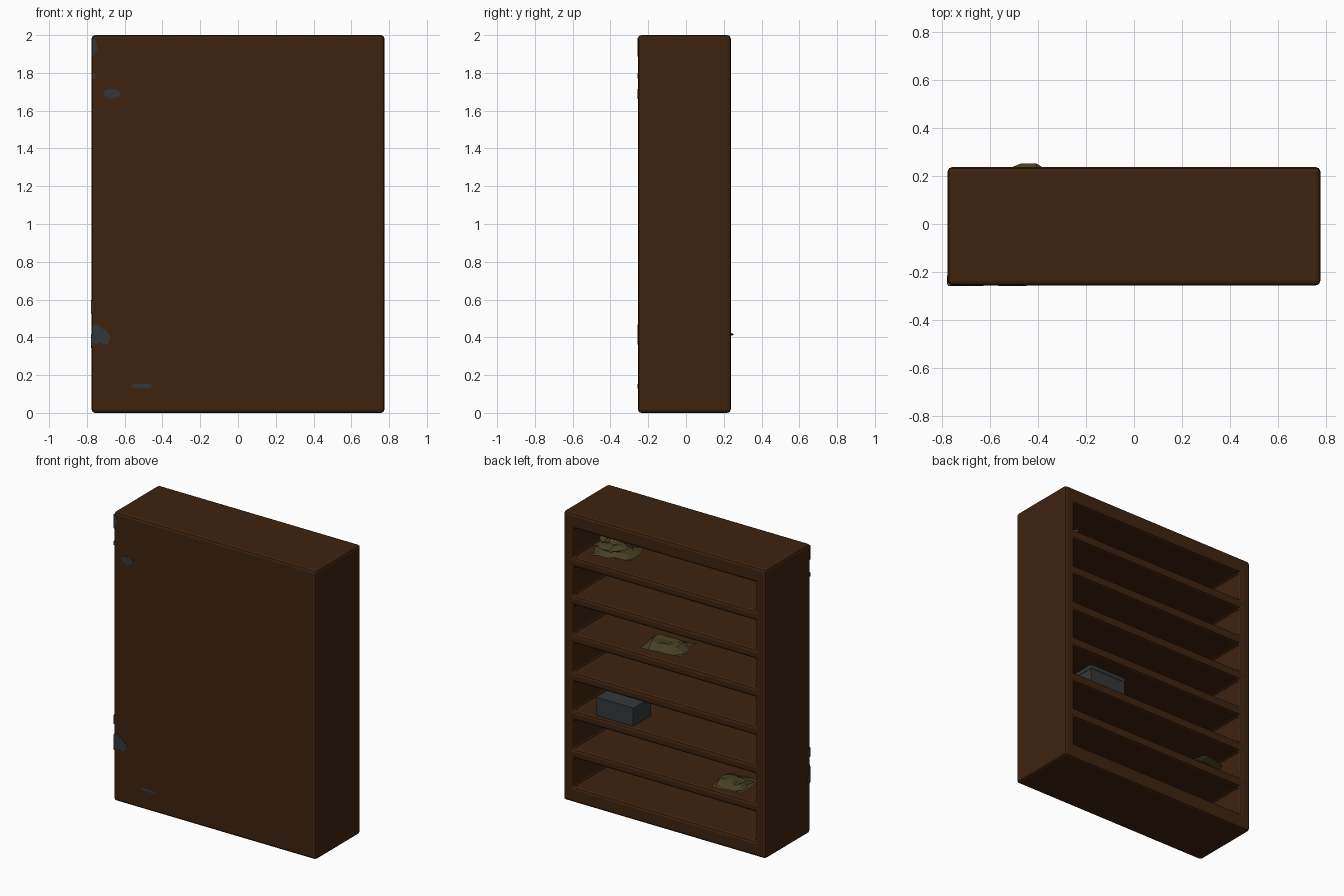
import bpy, bmesh, math, random
from mathutils import Matrix, Vector

if "Cube" in bpy.data.objects:
    bpy.data.objects.remove(bpy.data.objects["Cube"])

random.seed(4)


def material(name, rgb):
    m = bpy.data.materials.new(name)
    m.diffuse_color = (*rgb, 1)
    m.use_nodes = True
    m.node_tree.nodes["Principled BSDF"].inputs["Base Color"].default_value = m.diffuse_color
    return m


WOOD = material("dark_brown_wood", (0.048, 0.017, 0.005))
CLOTH = material("olive_cloth", (0.062, 0.052, 0.016))
GREY = material("dark_grey", (0.034, 0.038, 0.042))


def add(name, bm, mat):
    bmesh.ops.recalc_face_normals(bm, faces=bm.faces)
    me = bpy.data.meshes.new(name)
    bm.to_mesh(me)
    bm.free()
    me.materials.append(mat)
    ob = bpy.data.objects.new(name, me)
    bpy.context.collection.objects.link(ob)
    return ob


def bevel(ob, width, segments):
    b = ob.modifiers.new("bevel", 'BEVEL')
    b.width = width
    b.segments = segments
    b.limit_method = 'ANGLE'
    b.angle_limit = math.radians(40)


HX, Y0, Y1 = 0.775, -0.255, 0.237
PITCH, OPEN, FLOOR0 = 0.265, 0.20, 0.105


def shelf(n):
    """Floor height of opening n, counted from the bottom."""
    return FLOOR0 + PITCH * n


# Cabinet: open face laid out as a grid, pockets pushed in, sides and back panel closed
xs = [-HX, -0.697, 0.697, HX]
zs = [0.0]
for n in range(7):
    zs += [shelf(n), shelf(n) + OPEN]
zs.append(2.0)
bm = bmesh.new()
grid = [[bm.verts.new((x, Y1, z)) for x in xs] for z in zs]
pockets = []
for j in range(len(zs) - 1):
    for i in range(3):
        f = bm.faces.new((grid[j][i], grid[j][i + 1], grid[j + 1][i + 1], grid[j + 1][i]))
        if i == 1 and j % 2 == 1:
            pockets.append(f)
rim = [e for e in bm.edges if e.is_boundary]
ext = bmesh.ops.extrude_edge_only(bm, edges=rim)["geom"]
bmesh.ops.translate(bm, verts=[g for g in ext if isinstance(g, bmesh.types.BMVert)],
                    vec=(0, Y0 - Y1, 0))
bmesh.ops.contextual_create(bm, geom=[e for e in bm.edges if e.is_boundary])
for f in pockets:
    r = bmesh.ops.extrude_face_region(bm, geom=[f])["geom"]
    bmesh.ops.translate(bm, verts=[g for g in r if isinstance(g, bmesh.types.BMVert)],
                        vec=(0, -0.455, 0))
    bm.faces.remove(f) if f.is_valid else None
cabinet = add("cabinet", bm, WOOD)
bevel(cabinet, 0.018, 2)


# Lidded box
def block(name, x, y, z, mat):
    bm = bmesh.new()
    bmesh.ops.create_cube(bm, size=1)
    for v in bm.verts:
        v.co = Vector([a[0] + (c + 0.5) * (a[1] - a[0]) for a, c in zip((x, y, z), v.co)])
    return add(name, bm, mat)


z = shelf(2)
block("storage_box", (0.258, 0.537), (0.013, 0.21), (z, z + 0.10), GREY)
block("storage_box_lid", (0.255, 0.54), (0.01, 0.213), (z + 0.10, z + 0.128), GREY)


# Crumpled cloth bundles
def bundle(name, loc, size, turn, tilt=0.0, noise=0.012):
    nx, ny = 6, 4
    bm = bmesh.new()
    rows = {}
    for side in (0, 1):
        for i in range(nx + 1):
            for j in range(ny + 1):
                edge = i in (0, nx) or j in (0, ny)
                if side and edge:
                    rows[side, i, j] = rows[0, i, j]
                    continue
                u, v = i / nx - 0.5, j / ny - 0.5
                h = 0.35 if edge else side * random.uniform(0.7, 1.0)
                jit = [random.uniform(-noise, noise) for _ in range(2)]
                rows[side, i, j] = bm.verts.new(
                    (u * size[0] + jit[0], v * size[1] + jit[1], h * size[2]))
        for i in range(nx):
            for j in range(ny):
                bm.faces.new([rows[side, i + a, j + b] for a, b in ((0, 0), (1, 0), (1, 1), (0, 1))])
    m = Matrix.Translation(loc) @ Matrix.Rotation(turn, 4, 'Z') @ Matrix.Rotation(tilt, 4, 'Y')
    bmesh.ops.transform(bm, matrix=m, verts=bm.verts)
    return add(name, bm, CLOTH)


z = shelf(6)
bundle("top_cloth_lower", (0.50, 0.04, z), (0.28, 0.20, 0.05), 0.3)
bundle("top_cloth_middle", (0.52, 0.05, z + 0.04), (0.22, 0.16, 0.045), -0.4, 0.12)
bundle("top_cloth_upper", (0.54, 0.03, z + 0.075), (0.16, 0.12, 0.035), 0.6, -0.2)
bundle("middle_cloth", (0.08, 0.08, shelf(4)), (0.28, 0.21, 0.07), 0.15)
z = shelf(1)
bundle("lower_cloth_base", (-0.44, 0.10, z), (0.22, 0.24, 0.04), 0.1)
bundle("lower_cloth_top", (-0.46, 0.145, z + 0.027), (0.19, 0.20, 0.045), 0.07, -0.08)


# Worn grey patches: thin blobs on the closed face and on the left side edge
def patch(name, c, r, side=False):
    bm = bmesh.new()
    ring = []
    for k in range(16):
        a = k * math.tau / 16
        s = random.uniform(0.85, 1.1)
        p, q = c[0] + r[0] * s * math.cos(a), c[1] + r[1] * s * math.sin(a)
        if side:
            ring.append(bm.verts.new((-HX - 0.002, max(p, Y0 + 0.004), q)))
        else:
            ring.append(bm.verts.new((max(p, -HX + 0.002), Y0 - 0.002, min(q, 1.985))))
    f = bm.faces.new(ring)
    g = bmesh.ops.extrude_face_region(bm, geom=[f])["geom"]
    bmesh.ops.translate(bm, verts=[v for v in g if isinstance(v, bmesh.types.BMVert)],
                        vec=(0.006, 0, 0) if side else (0, 0.006, 0))
    add(name, bm, GREY)


for n, (c, r) in enumerate([((-0.668, 1.69), (0.042, 0.026)), ((-0.775, 1.94), (0.03, 0.055)),
                            ((-0.77, 1.785), (0.018, 0.014)), ((-0.75, 0.415), (0.045, 0.052)),
                            ((-0.71, 0.40), (0.035, 0.04)), ((-0.51, 0.143), (0.06, 0.013))]):
    patch("front_patch_%d" % n, c, r)
for n, (c, r) in enumerate([((-0.24, 0.56), (0.025, 0.035)), ((-0.24, 0.38), (0.022, 0.035))]):
    patch("side_patch_%d" % n, c, r, True)
